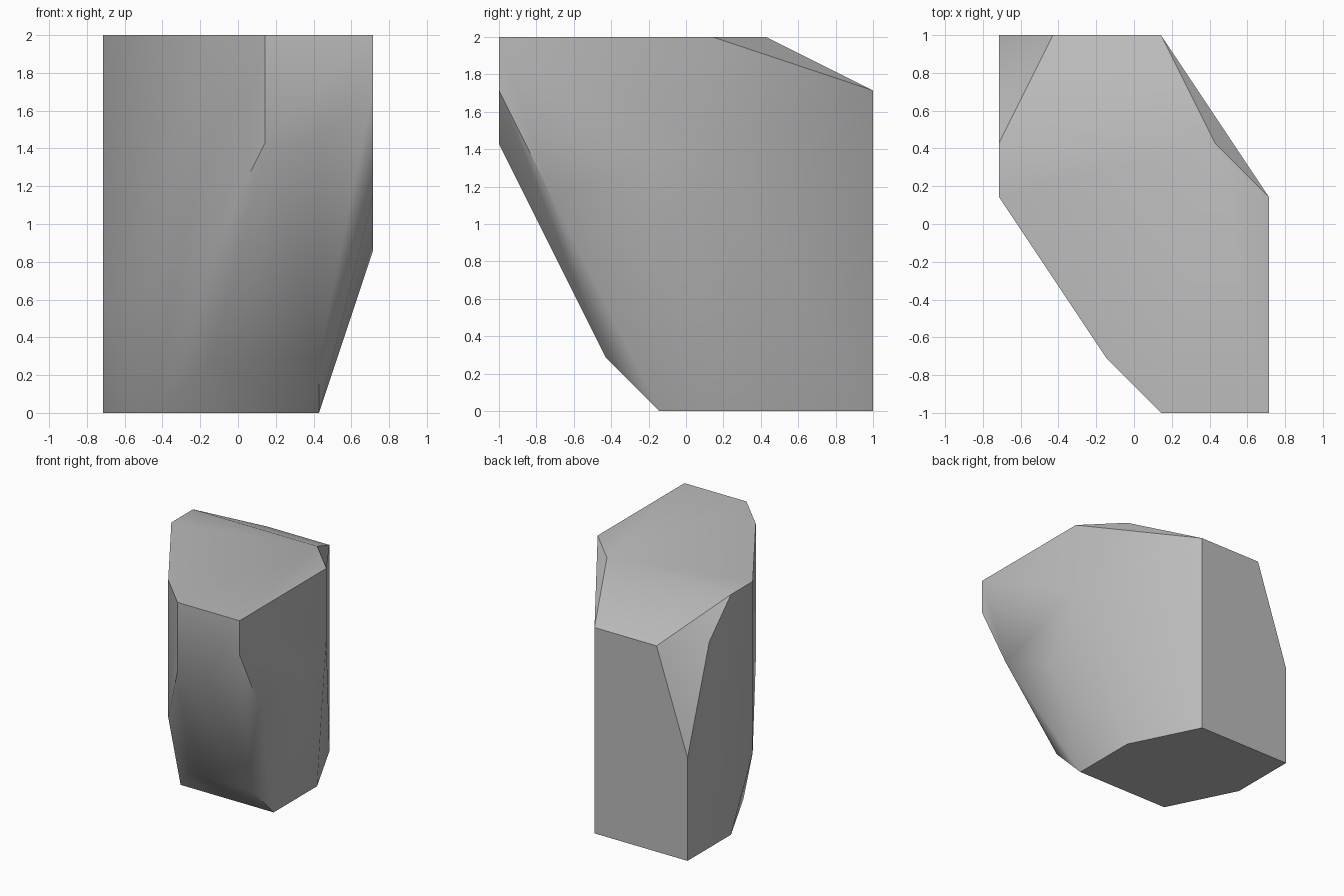
import bpy
import bmesh
import math

UNIT = 1 / 7  # the corners sit on a coarse grid

default_cube = bpy.data.objects.get("Cube")
if default_cube:
    bpy.data.objects.remove(default_cube, do_unlink=True)

# Plain grey stone
stone = bpy.data.materials.new("stone_grey")
stone.use_nodes = True
grey = (0.5, 0.5, 0.5, 1.0)
stone.diffuse_color = grey
stone.node_tree.nodes["Principled BSDF"].inputs["Base Color"].default_value = grey

# Corner points of the boulder, grouped by height in grid units
levels = {
    # footprint
    0: [(3, -1), (3, 3), (1, 7), (-5, 7), (-5, 3), (-3, -1)],
    # undercut front and flanks
    2: [(3, -3), (-1, -3)],
    4: [(-5, 1)],
    6: [(-1, -5), (5, -1), (-5, 7)],
    8: [(5, -5)],
    10: [(1, -7), (3, -7), (5, 1)],
    # shoulder behind the top
    12: [(5, -7), (1, 7), (-3, 7), (-5, 5)],
    # flat top
    14: [(1, -7), (5, -7), (5, 1), (3, 3), (-5, 3), (-5, 1), (-1, -5)],
}

# Wrap the corners in a convex hull and merge coplanar triangles
bm = bmesh.new()
for height, corners in levels.items():
    for x, y in corners:
        bm.verts.new((x * UNIT, y * UNIT, height * UNIT))
bmesh.ops.convex_hull(bm, input=bm.verts[:])
bmesh.ops.dissolve_limit(bm, angle_limit=math.radians(0.5),
                         verts=bm.verts[:], edges=bm.edges[:])
bmesh.ops.recalc_face_normals(bm, faces=bm.faces[:])

mesh = bpy.data.meshes.new("boulder")
bm.to_mesh(mesh)
bm.free()
mesh.materials.append(stone)

boulder = bpy.data.objects.new("boulder", mesh)
bpy.context.collection.objects.link(boulder)

# Soft facets with the hard creases kept sharp
bpy.ops.object.select_all(action="DESELECT")
boulder.select_set(True)
bpy.context.view_layer.objects.active = boulder
bpy.ops.object.shade_smooth_by_angle(angle=math.radians(36))
